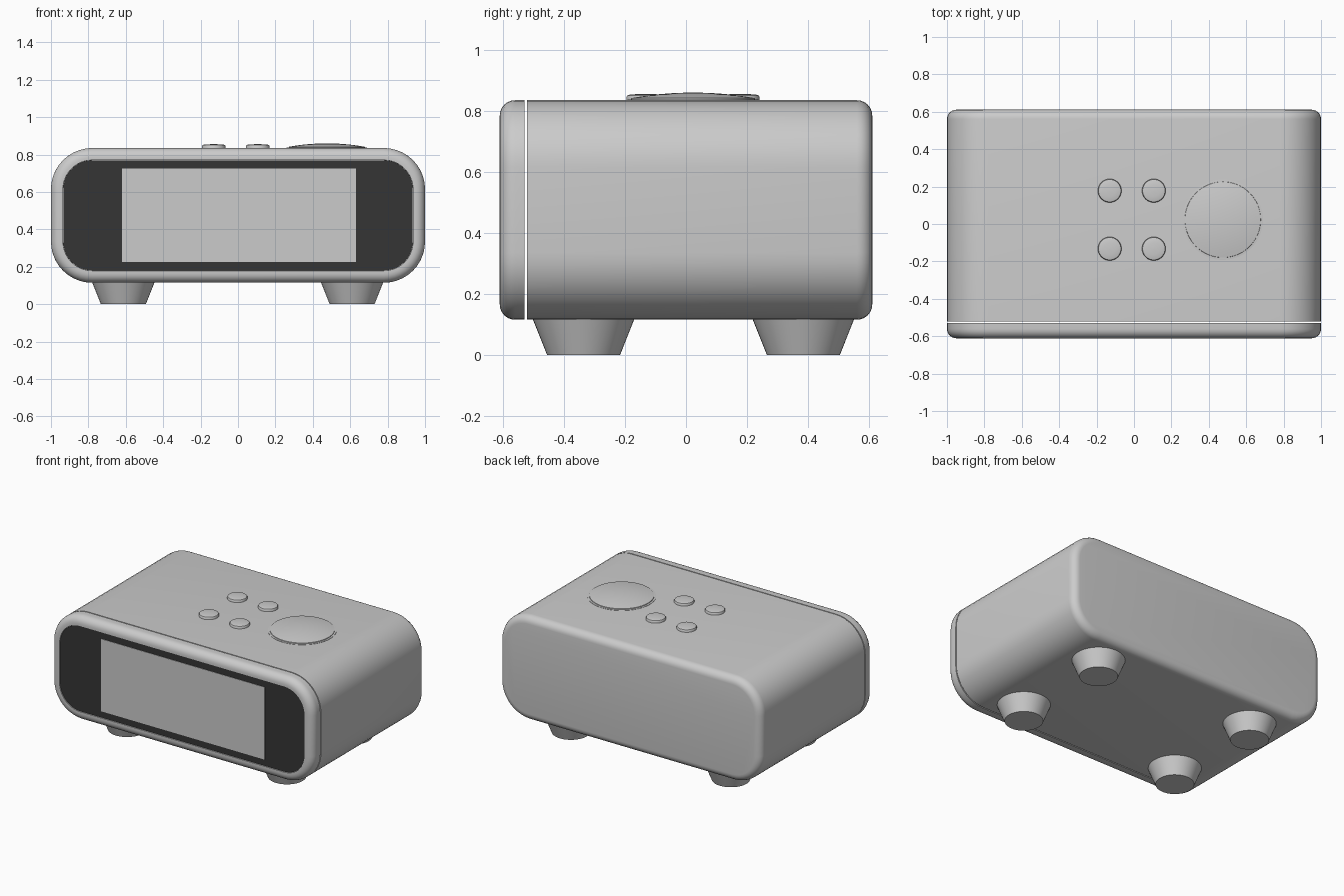
import bpy, bmesh, math

if "Cube" in bpy.data.objects:
    bpy.data.objects.remove(bpy.data.objects["Cube"])

ZC, HX, HZ, R = 0.475, 1.0, 0.36, 0.22


def material(name, v):
    m = bpy.data.materials.new(name)
    m.diffuse_color = (v, v, v, 1)
    m.use_nodes = True
    m.node_tree.nodes["Principled BSDF"].inputs["Base Color"].default_value = m.diffuse_color
    return m


casing = material("casing_grey", 0.56)
dark = material("dark_panel", 0.035)


def finish(name, bm, mat=None, angle=35):
    bmesh.ops.recalc_face_normals(bm, faces=bm.faces)
    me = bpy.data.meshes.new(name)
    bm.to_mesh(me)
    bm.free()
    ob = bpy.data.objects.new(name, me)
    bpy.context.collection.objects.link(ob)
    if mat:
        me.materials.append(mat)
    bpy.ops.object.select_all(action='DESELECT')
    ob.select_set(True)
    bpy.context.view_layer.objects.active = ob
    bpy.ops.object.shade_smooth_by_angle(angle=math.radians(angle))
    return ob


def skin(bm, rings):
    # join consecutive rings of points and cap both ends
    vs = [[bm.verts.new(p) for p in ring] for ring in rings]
    n = len(vs[0])
    for a, b in zip(vs, vs[1:]):
        for i in range(n):
            j = (i + 1) % n
            bm.faces.new((a[i], a[j], b[j], b[i]))
    bm.faces.new(vs[0])
    bm.faces.new(vs[-1])


def rounded_rect(inset, y, seg=10):
    r = R - inset
    pts = []
    for k, (sx, sz) in enumerate([(1, 1), (-1, 1), (-1, -1), (1, -1)]):
        for i in range(seg + 1):
            a = math.pi / 2 * (k + i / seg)
            pts.append((sx * (HX - R) + r * math.cos(a), y,
                        ZC + sz * (HZ - R) + r * math.sin(a)))
    return pts


def rounded_shell(name, steps, mat):
    bm = bmesh.new()
    skin(bm, [rounded_rect(i, y) for i, y in steps])
    return finish(name, bm, mat)


def lathe(name, profile, x, y, mat=None, n=48):
    bm = bmesh.new()
    skin(bm, [[(x + r * math.cos(2 * math.pi * i / n),
                y + r * math.sin(2 * math.pi * i / n), z) for i in range(n)]
              for r, z in profile])
    return finish(name, bm, mat)


def fillet(y_end, sign, r=0.05, seg=6):
    # quarter-round edge as (inset, y) steps
    return [(r - r * math.cos(a), y_end + sign * (r * math.sin(a) - r))
            for a in (math.pi / 2 * i / seg for i in range(seg + 1))]


# main casing and the separate front bezel, with a thin gap between
rounded_shell("main_casing", [(0, -0.522)] + fillet(0.611, 1), casing)
rounded_shell("front_bezel", [(0, -0.529)] + fillet(-0.611, -1)
              + [(0.064, -0.611), (0.065, -0.600)], casing)

# dark front panel
rounded_shell("front_panel", [(0.066, -0.595), (0.066, -0.607)], dark)

# display screen
bm = bmesh.new()
skin(bm, [[(-0.62, y, 0.225), (0.63, y, 0.225), (0.63, y, 0.725), (-0.62, y, 0.725)]
          for y in (-0.600, -0.610)])
finish("display_screen", bm)

# tapered feet
for x in (-0.613, 0.61):
    for y in (-0.336, 0.385):
        lathe("foot", [(0.120, 0), (0.167, 0.118)], x, y, casing)

# small top buttons
for x in (-0.13, 0.106):
    for y in (-0.132, 0.178):
        lathe("small_button", [(0.063, 0.825), (0.063, 0.846), (0.060, 0.851),
                               (0.053, 0.853), (0.03, 0.855), (0.005, 0.856)], x, y)

# large domed button with its rim
lathe("large_button_rim", [(0.215, 0.825), (0.215, 0.837), (0.205, 0.838)], 0.475, 0.023, casing, 64)
dome = [(0.203, 0.83), (0.203, 0.839)]
dome += [(0.2 * (1 - t / 8) + 0.002, 0.860 - 0.018 * (1 - t / 8) ** 2) for t in range(9)]
lathe("large_button", dome, 0.475, 0.023, None, 64)
